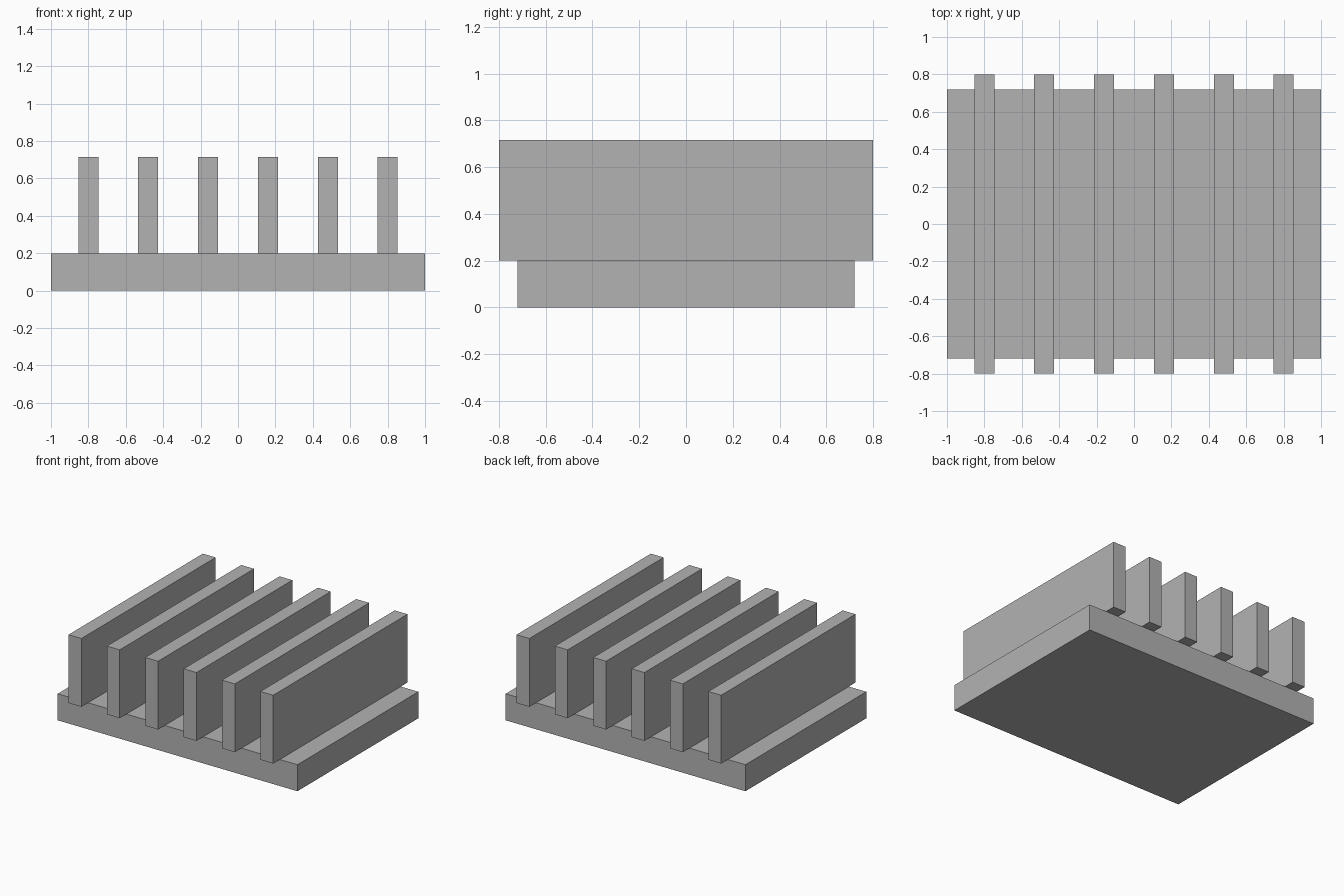
import bpy

cube = bpy.data.objects.get("Cube")
if cube:
    bpy.data.objects.remove(cube, do_unlink=True)

# One plain grey for every part
GREY = (0.45, 0.45, 0.45, 1.0)
grey = bpy.data.materials.new("plain grey")
grey.use_nodes = True
grey.diffuse_color = GREY
grey.node_tree.nodes["Principled BSDF"].inputs["Base Color"].default_value = GREY


def box(name, size, x, bottom):
    """Flat-shaded box centred on y, standing at the given height."""
    bpy.ops.mesh.primitive_cube_add(size=1, location=(x, 0, bottom + size[2] / 2))
    obj = bpy.context.object
    obj.name = name
    obj.scale = size
    bpy.ops.object.transform_apply(location=False, rotation=False, scale=True)
    obj.data.materials.append(grey)
    return obj


# Base slab
BASE_HEIGHT = 0.2
box("base_plate", (2.0, 1.44, BASE_HEIGHT), 0, 0)

# Row of upright fins, overhanging the slab at front and back
FIN_COUNT = 6
FIN_SPACING = 0.32
for i in range(FIN_COUNT):
    x = (i - (FIN_COUNT - 1) / 2) * FIN_SPACING
    box(f"fin_{i + 1}", (0.107, 1.6, 0.515), x, BASE_HEIGHT)
